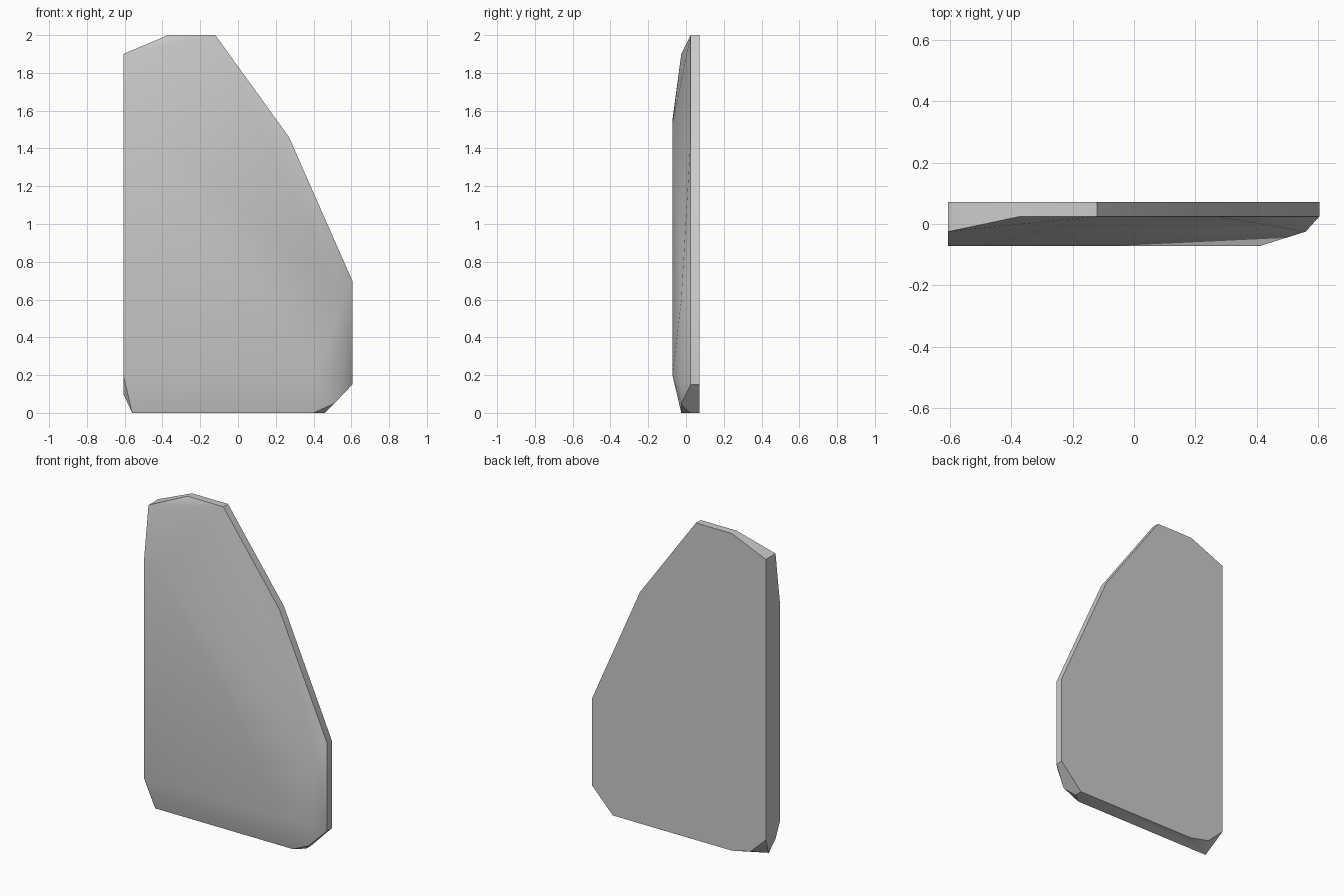
import bpy, bmesh, math

old = bpy.data.objects.get("Cube")
if old:
    bpy.data.objects.remove(old, do_unlink=True)

grey = bpy.data.materials.new("light grey")
grey.use_nodes = True
colour = (0.6, 0.6, 0.6, 1)
grey.diffuse_color = colour
grey.node_tree.nodes["Principled BSDF"].inputs["Base Color"].default_value = colour

LEFT, BACK, RIM, MID, FRONT = -0.607, 0.072, 0.025, -0.025, -0.072

# outline shared by the flat back and the rim edge (x, z)
outline = [(0.46, 0), (0.605, 0.15), (0.605, 0.7), (0.27, 1.46),
           (-0.12, 2), (-0.37, 2), (LEFT, 1.9)]
# chipped lower corner of the back
back_chip = [(-0.37, 0), (-0.5, 0.03), (LEFT, 0.13)]
# bevel between rim and front face
bevel = [(LEFT, 0.1), (-0.56, 0), (0.4, 0), (0.51, 0.05), (0.56, 0.17),
         (0.56, 0.6), (LEFT, 1.9)]
# flat front face
front = [(LEFT, 0.2), (0.41, 0.2), (-0.5, 1.53), (LEFT, 1.55)]

layers = [(outline + back_chip, BACK), (outline, RIM), (bevel, MID), (front, FRONT)]

# wrap the layers into one faceted slab
bm = bmesh.new()
for points, y in layers:
    for x, z in points:
        bm.verts.new((x, y, z))
hull = bmesh.ops.convex_hull(bm, input=bm.verts)
loose = {e for e in hull["geom_interior"] + hull["geom_unused"]
         if isinstance(e, bmesh.types.BMVert)}
bmesh.ops.delete(bm, geom=list(loose), context='VERTS')
bmesh.ops.dissolve_limit(bm, angle_limit=math.radians(0.5),
                         verts=bm.verts, edges=bm.edges)
bmesh.ops.recalc_face_normals(bm, faces=bm.faces)

mesh = bpy.data.meshes.new("stone_slab")
bm.to_mesh(mesh)
bm.free()
mesh.materials.append(grey)
slab = bpy.data.objects.new("stone_slab", mesh)
bpy.context.collection.objects.link(slab)

# soft front bevel, sharp rim
bpy.context.view_layer.objects.active = slab
slab.select_set(True)
bpy.ops.object.shade_smooth_by_angle(angle=math.radians(30))
